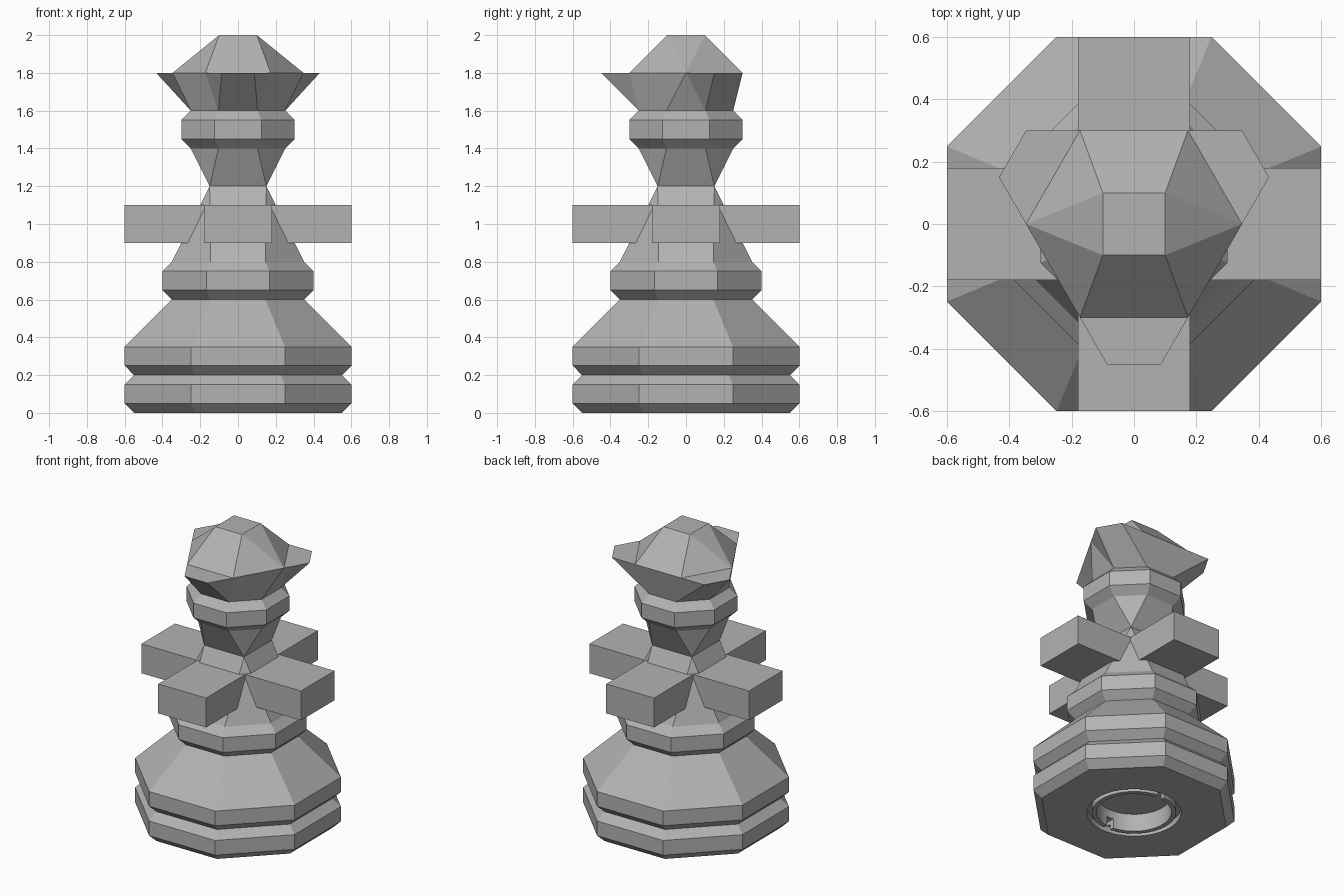
import bpy, bmesh, math

cube = bpy.data.objects.get("Cube")
if cube:
    bpy.data.objects.remove(cube, do_unlink=True)

grey = bpy.data.materials.new("plain grey")
grey.use_nodes = True
colour = (0.45, 0.45, 0.45, 1)
grey.diffuse_color = colour
grey.node_tree.nodes["Principled BSDF"].inputs["Base Color"].default_value = colour


def make_object(name, bm):
    bmesh.ops.remove_doubles(bm, verts=bm.verts, dist=0.0005)
    bmesh.ops.recalc_face_normals(bm, faces=bm.faces)
    mesh = bpy.data.meshes.new(name)
    bm.to_mesh(mesh)
    bm.free()
    mesh.materials.append(grey)
    obj = bpy.data.objects.new(name, mesh)
    bpy.context.collection.objects.link(obj)
    return obj


def octagon(w, c):
    """Octagon of half width w whose straight sides have half length c."""
    return [(w, -c), (w, c), (c, w), (-c, w), (-w, c), (-w, -c), (-c, -w), (c, -w)]


def loft(bm, rings, caps=True):
    loops = [[bm.verts.new(p) for p in ring] for ring in rings]
    n = len(loops[0])
    for a, b in zip(loops, loops[1:]):
        for i in range(n):
            j = (i + 1) % n
            bm.faces.new((a[i], a[j], b[j], b[i]))
    if caps:
        bm.faces.new(loops[0][::-1])
        bm.faces.new(loops[-1])


def box(name, size, centre):
    bm = bmesh.new()
    bmesh.ops.create_cube(bm, size=1)
    bmesh.ops.scale(bm, vec=size, verts=bm.verts)
    bmesh.ops.translate(bm, vec=centre, verts=bm.verts)
    return make_object(name, bm)


# Body: stacked octagons, pinched to a square at the waist
REGULAR = math.tan(math.pi / 8)
profile = [(0, .55), (.05, .6), (.15, .6), (.2, .55), (.25, .6), (.35, .6),
           (.6, .35), (.65, .4), (.75, .4), (.8, .35), (1.2, .15), (1.4, .25),
           (1.45, .3), (1.55, .3), (1.6, .25)]
bm = bmesh.new()
rings = []
for z, w in profile:
    c = w if z == 1.2 else w * REGULAR
    rings.append([(x, y, z) for x, y in octagon(w, c)])
loft(bm, rings)
body = make_object("body", bm)

# Crossed beams through the upper body
box("side_beam", (1.2, .36, .2), (0, 0, 1))
box("front_back_beam", (.36, 1.2, .2), (0, 0, 1))


# Socket in the underside: round hole, ring groove and two slots
def tube_cutter(name, inner, outer, depth):
    bm = bmesh.new()
    steps = 48

    def circle(r, z):
        return [(r * math.cos(2 * math.pi * i / steps),
                 r * math.sin(2 * math.pi * i / steps), z) for i in range(steps)]
    if inner:
        loft(bm, [circle(outer, -.05), circle(outer, depth), circle(inner, depth),
                  circle(inner, -.05), circle(outer, -.05)], caps=False)
    else:
        loft(bm, [circle(outer, -.05), circle(outer, depth)])
    return make_object(name, bm)


cutters = [tube_cutter("hole_cutter", 0, .23, .12),
           tube_cutter("groove_cutter", .26, .29, .04)]
for side, label in ((-1, "front"), (1, "back")):
    cutters.append(box(label + "_slot_cutter", (.05, .11, .13), (0, side * .235, .0)))
for cutter in cutters:
    mod = body.modifiers.new(cutter.name, "BOOLEAN")
    mod.operation = "DIFFERENCE"
    mod.solver = "EXACT"
    mod.object = cutter
    cutter.hide_render = True
    cutter.hide_viewport = True
    cutter.display_type = "WIRE"

# Crown: octagonal neck flaring to a three-pointed brim under a faceted cap
apothem, reach = .3, .15
radius = apothem / math.cos(math.pi / 6)
half = radius / 2
low, brim, top = 1.6, 1.8, 2.0
nw, nc = .25, .25 * REGULAR

neck_front, neck_side_f = (nc, -nw, low), (nw, -nc, low)
neck_side_b, neck_back = (nw, nc, low), (nc, nw, low)
hex_front, hex_side, hex_back = (half, -apothem, brim), (radius, 0, brim), (half, apothem, brim)
tip_front = (half / 2, -apothem - reach, brim)
tip_side, tip_back = (radius + half / 2, reach, brim), (radius, apothem, brim)
cap_front, cap_back = (.1, -.1, top), (.1, .1, top)


def flip(p):
    return (-p[0], p[1], p[2])


half_faces = [
    # flare
    (neck_front, hex_front, tip_front),
    (neck_front, neck_side_f, hex_side, hex_front),
    (neck_side_f, neck_side_b, hex_side),
    (neck_side_b, tip_side, hex_side),
    (neck_side_b, neck_back, tip_back, tip_side),
    (neck_back, hex_back, tip_back),
    # side brim point
    (hex_side, tip_side, tip_back, hex_back),
    # cap
    (hex_front, hex_side, cap_front),
    (hex_side, cap_back, cap_front),
    (hex_side, hex_back, cap_back),
]
# Faces that straddle the centre line, given by their right-hand edge
middle_edges = [(neck_front, tip_front), (tip_front, hex_front), (hex_front, cap_front),
                (cap_front, cap_back), (cap_back, hex_back), (hex_back, neck_back)]
faces = half_faces + [tuple(flip(p) for p in reversed(f)) for f in half_faces]
faces += [(a, b, flip(b), flip(a)) for a, b in middle_edges]
bm = bmesh.new()
for face in faces:
    bm.faces.new([bm.verts.new(p) for p in face])
make_object("crown", bm)
